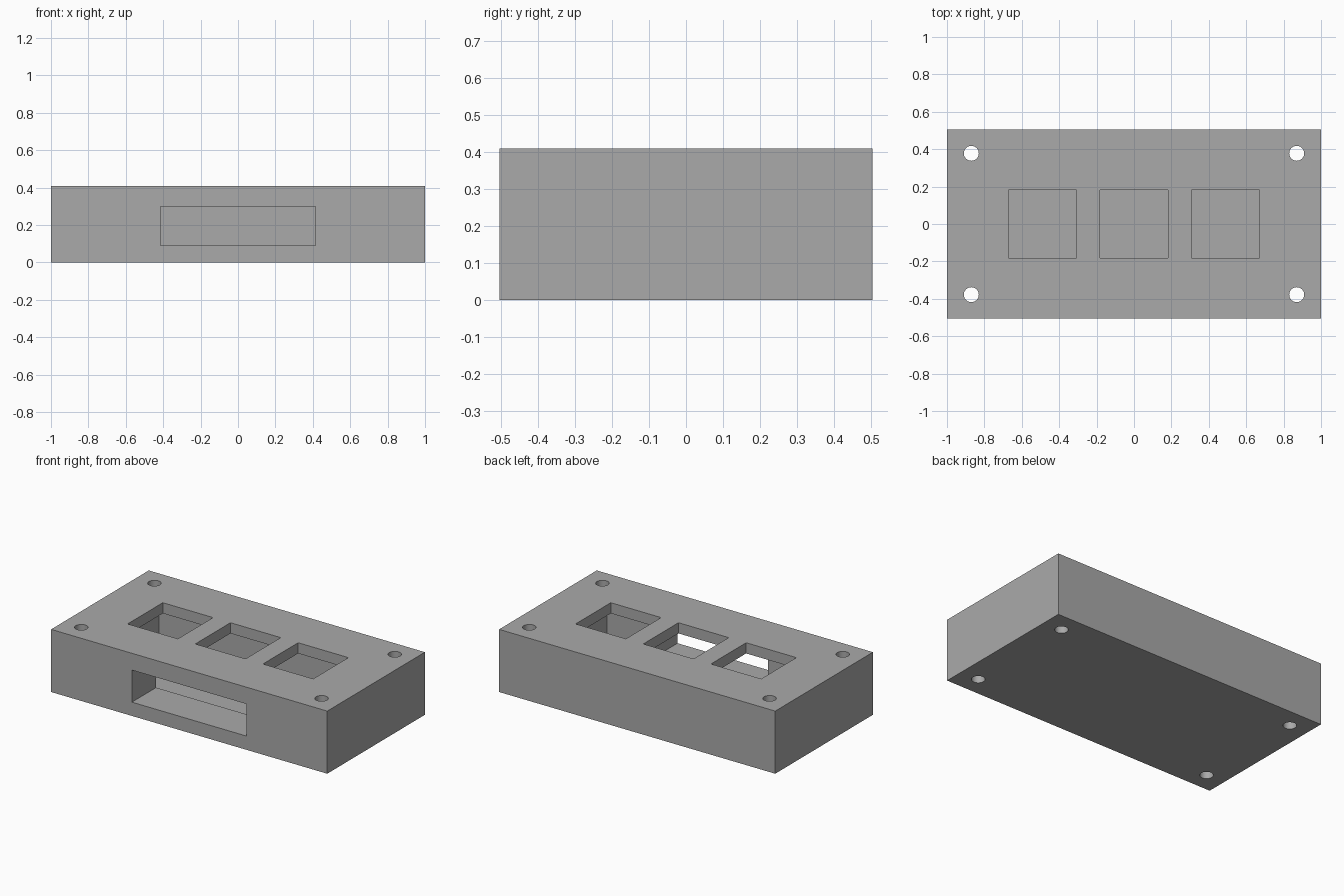
import bpy, math

cube = bpy.data.objects.get("Cube")
if cube:
    bpy.data.objects.remove(cube, do_unlink=True)

grey = bpy.data.materials.new("plain grey")
grey.use_nodes = True
colour = (0.4, 0.4, 0.4, 1)
grey.diffuse_color = colour
grey.node_tree.nodes["Principled BSDF"].inputs["Base Color"].default_value = colour

W, D, H = 2.0, 1.01, 0.41      # outer size
WALL, SKIN = 0.25, 0.07        # side walls, and top and bottom plates


def box(name, x, y, z):
    """Box from (min, max) ranges on each axis."""
    ranges = (x, y, z)
    bpy.ops.mesh.primitive_cube_add(size=1, location=[sum(r) / 2 for r in ranges])
    ob = bpy.context.object
    ob.name = name
    ob.scale = [r[1] - r[0] for r in ranges]
    bpy.ops.object.transform_apply(location=True, rotation=False, scale=True)
    ob.data.materials.append(grey)
    return ob


def cut(target, cutter):
    mod = target.modifiers.new(cutter.name, 'BOOLEAN')
    mod.operation = 'DIFFERENCE'
    mod.solver = 'EXACT'
    mod.object = cutter
    bpy.context.view_layer.objects.active = target
    bpy.ops.object.modifier_apply(modifier=mod.name)
    bpy.data.objects.remove(cutter, do_unlink=True)


# Solid case
case = box("case", (-W / 2, W / 2), (-D / 2, D / 2), (0, H))

# Inner chamber
cx, cy = W / 2 - WALL, D / 2 - WALL
cut(case, box("chamber", (-cx, cx), (-cy, cy), (SKIN, H - SKIN)))

# Front slot through to the chamber
cut(case, box("front_slot", (-0.415, 0.415), (-D, -0.1), (0.09, 0.30)))

# Three square windows in the top plate
half = 0.182
for x in (-0.49, 0, 0.49):
    cut(case, box("window", (x - half, x + half), (-half, half), (0.2, H + 0.1)))

# Corner screw holes
for x in (-0.87, 0.87):
    for y in (-0.378, 0.378):
        bpy.ops.mesh.primitive_cylinder_add(vertices=32, radius=0.04, depth=1,
                                            location=(x, y, H / 2))
        hole = bpy.context.object
        hole.name = "screw_hole"
        hole.data.materials.append(grey)
        cut(case, hole)

# Smooth hole walls, sharp box edges
bpy.ops.object.select_all(action='DESELECT')
case.select_set(True)
bpy.context.view_layer.objects.active = case
bpy.ops.object.shade_smooth_by_angle(angle=math.radians(30))
